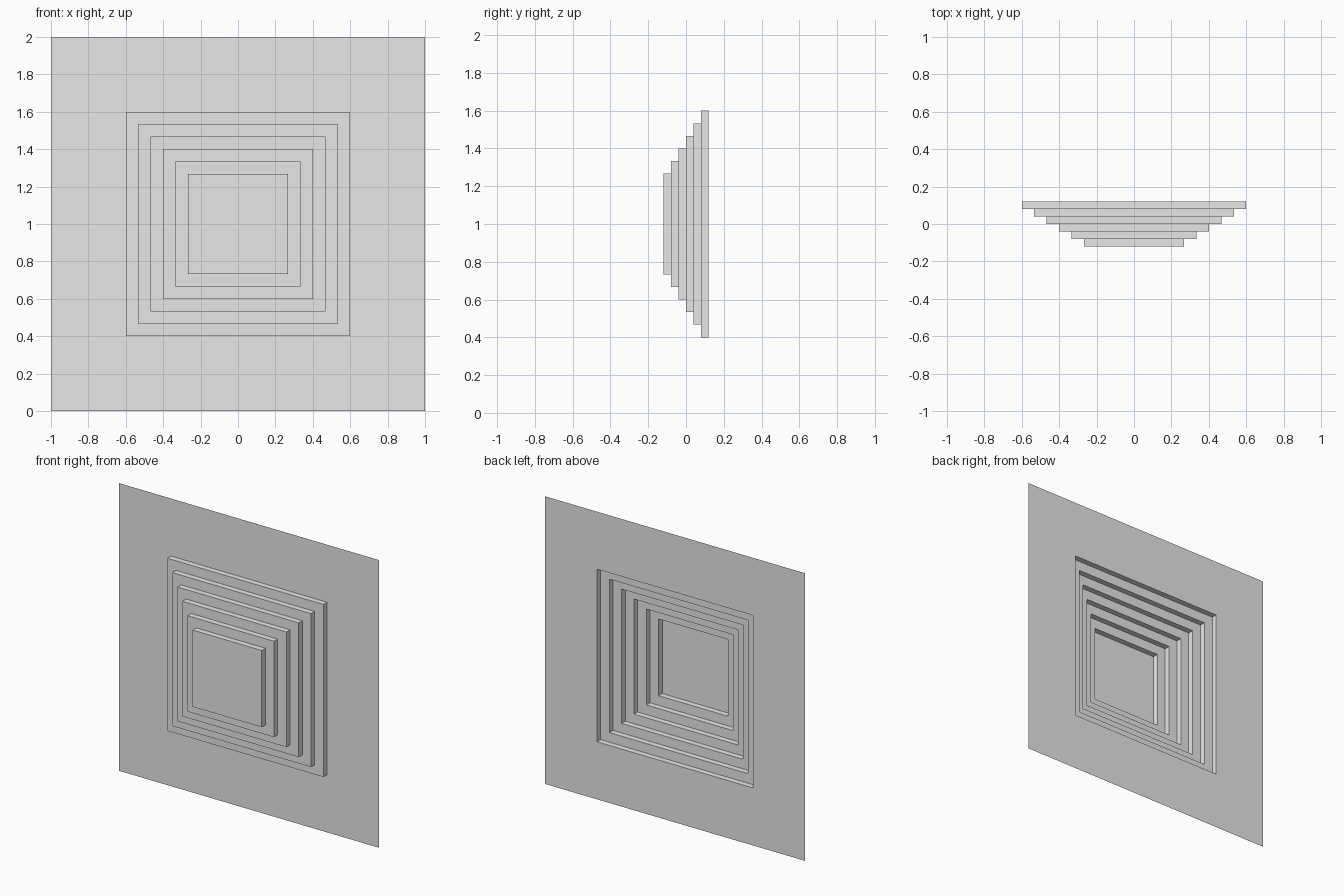
import bpy
import bmesh

cube = bpy.data.objects.get("Cube")
if cube:
    bpy.data.objects.remove(cube, do_unlink=True)

SHEET_HALF = 1.0
STEPS = 6
FIRST_HALF, LAST_HALF = 0.6, 0.2667
DEPTH = 0.04
BACK_Y = STEPS * DEPTH / 2

# Plain grey material
grey = bpy.data.materials.new("plain grey")
grey.use_nodes = True
colour = (0.8, 0.8, 0.8, 1)
grey.diffuse_color = colour
grey.node_tree.nodes["Principled BSDF"].inputs["Base Color"].default_value = colour


def square(bm, half, y):
    """Square loop of vertices, anticlockwise as seen from the front."""
    corners = ((-1, -1), (1, -1), (1, 1), (-1, 1))
    return [bm.verts.new((sx * half, y, SHEET_HALF + sz * half)) for sx, sz in corners]


def bridge(bm, outer, inner):
    """Four faces between two square loops."""
    for i in range(4):
        j = (i + 1) % 4
        bm.faces.new((outer[i], outer[j], inner[j], inner[i]))


# Thin sheet pressed forward into square steps, hollow behind
bm = bmesh.new()
loop = square(bm, SHEET_HALF, BACK_Y)
for step in range(STEPS):
    half = FIRST_HALF + (LAST_HALF - FIRST_HALF) * step / (STEPS - 1)
    y = BACK_Y - step * DEPTH
    # Flat tread, then the wall of the step
    for ring_y in (y, y - DEPTH):
        ring = square(bm, half, ring_y)
        bridge(bm, loop, ring)
        loop = ring
# Centre panel
bm.faces.new(loop)

mesh = bpy.data.meshes.new("stepped_panel")
bm.to_mesh(mesh)
bm.free()
mesh.materials.append(grey)
panel = bpy.data.objects.new("stepped_panel", mesh)
bpy.context.collection.objects.link(panel)
